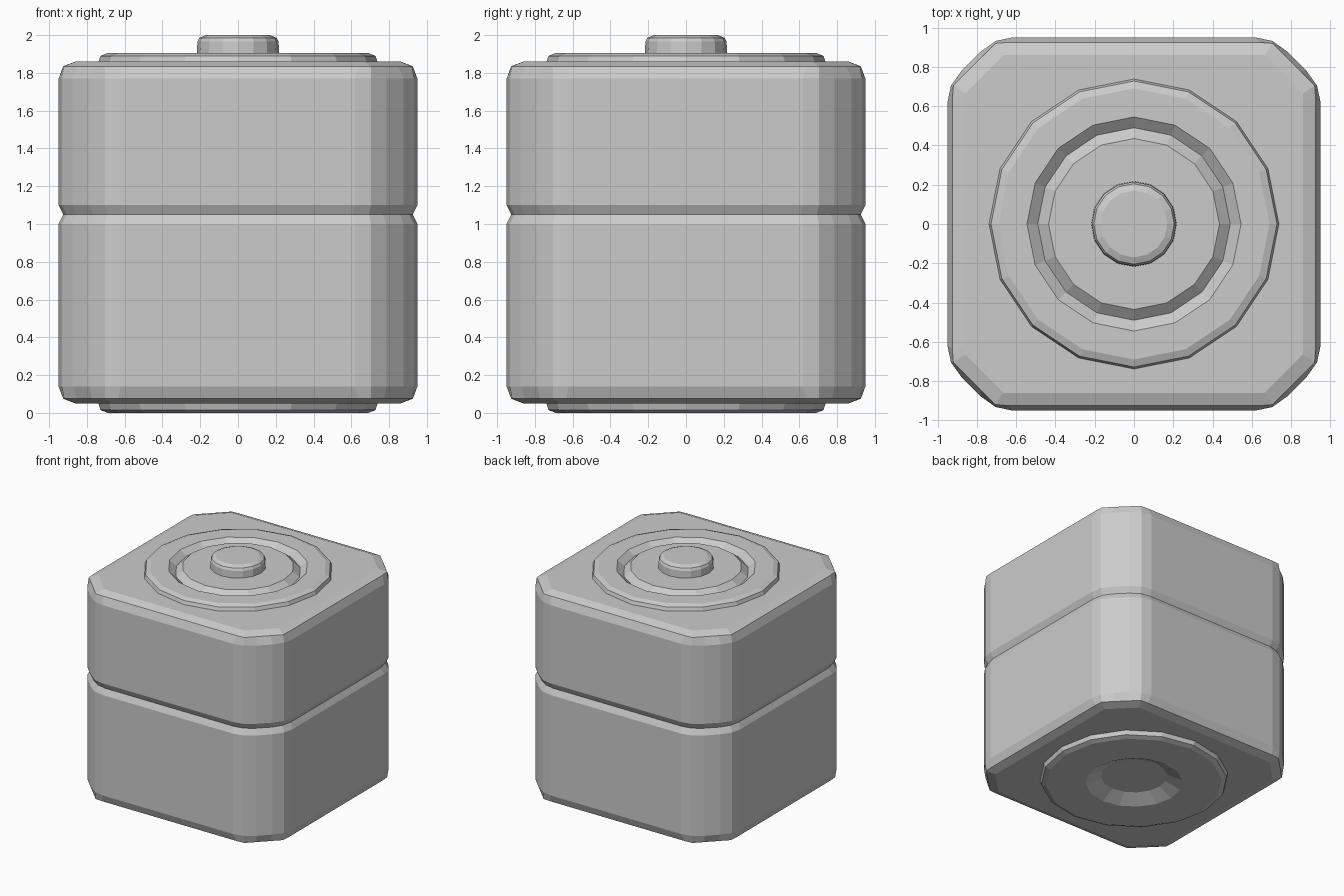
import bpy, bmesh, math

if "Cube" in bpy.data.objects:
    bpy.data.objects.remove(bpy.data.objects["Cube"])


def loft(name, rings, cap_start=False, cap_end=False):
    """Skin a stack of equal-length vertex rings with quads."""
    bm = bmesh.new()
    loops = [[bm.verts.new(p) for p in ring] for ring in rings]
    for a, b in zip(loops, loops[1:]):
        n = len(a)
        for i in range(n):
            j = (i + 1) % n
            bm.faces.new((a[i], a[j], b[j], b[i]))
    if cap_start:
        bm.faces.new(loops[0][::-1])
    if cap_end:
        bm.faces.new(loops[-1])
    mesh = bpy.data.meshes.new(name)
    bm.to_mesh(mesh)
    bm.free()
    obj = bpy.data.objects.new(name, mesh)
    bpy.context.collection.objects.link(obj)
    return obj


def square_ring(half_corner, z):
    """Mirror half a corner about the diagonal, then turn it into four corners."""
    pts = half_corner + [(y, x) for x, y in reversed(half_corner)]
    ring = []
    for _ in range(4):
        ring += [(x, y, z) for x, y in pts]
        pts = [(-y, x) for x, y in pts]
    return ring


def circle_ring(r, z, n=16):
    return [(r * math.cos(2 * math.pi * i / n), r * math.sin(2 * math.pi * i / n), z)
            for i in range(n)]


def hole_ring(r, z):
    """Circle whose points line up with the body outline."""
    out = []
    for x, y, _ in square_ring(FULL, z):
        k = r / math.hypot(x, y)
        out.append((x * k, y * k, z))
    return out


# Rounded-square outlines of the body
FULL = [(0.95, 0.62), (0.932, 0.705), (0.875, 0.785)]
GROOVE = [(0.925, 0.61), (0.907, 0.693), (0.857, 0.767)]
EDGE = [(0.925, 0.635), (0.92, 0.705), (0.85, 0.775)]
FACE = [(0.86, 0.63), (0.86, 0.665), (0.79, 0.735)]

# Body with softened ends and a lid seam, open under the end discs
body = [hole_ring(0.70, 0.05)]
for outline, z in [(FACE, 0.05), (EDGE, 0.075), (FULL, 0.14), (FULL, 1.0),
                   (GROOVE, 1.05), (FULL, 1.1), (FULL, 1.77), (EDGE, 1.835), (FACE, 1.86)]:
    body.append(square_ring(outline, z))
body.append(hole_ring(0.70, 1.86))
loft("body", body)

# Top disc with a ring-shaped V groove
loft("top_disc", [circle_ring(r, z) for r, z in
     [(0.74, 1.855), (0.728, 1.89), (0.69, 1.905), (0.545, 1.905),
      (0.49, 1.86), (0.435, 1.905), (0.15, 1.905)]], cap_end=True)

# Round button
loft("top_button", [circle_ring(r, z) for r, z in
     [(0.218, 1.89), (0.215, 1.965), (0.205, 1.985), (0.17, 2.0)]], cap_end=True)

# Bottom disc with a shallow dished recess
loft("bottom_disc", [circle_ring(r, z) for r, z in
     [(0.26, 0.06), (0.38, 0.0), (0.69, 0.0), (0.728, 0.015), (0.74, 0.055)]],
     cap_start=True)
